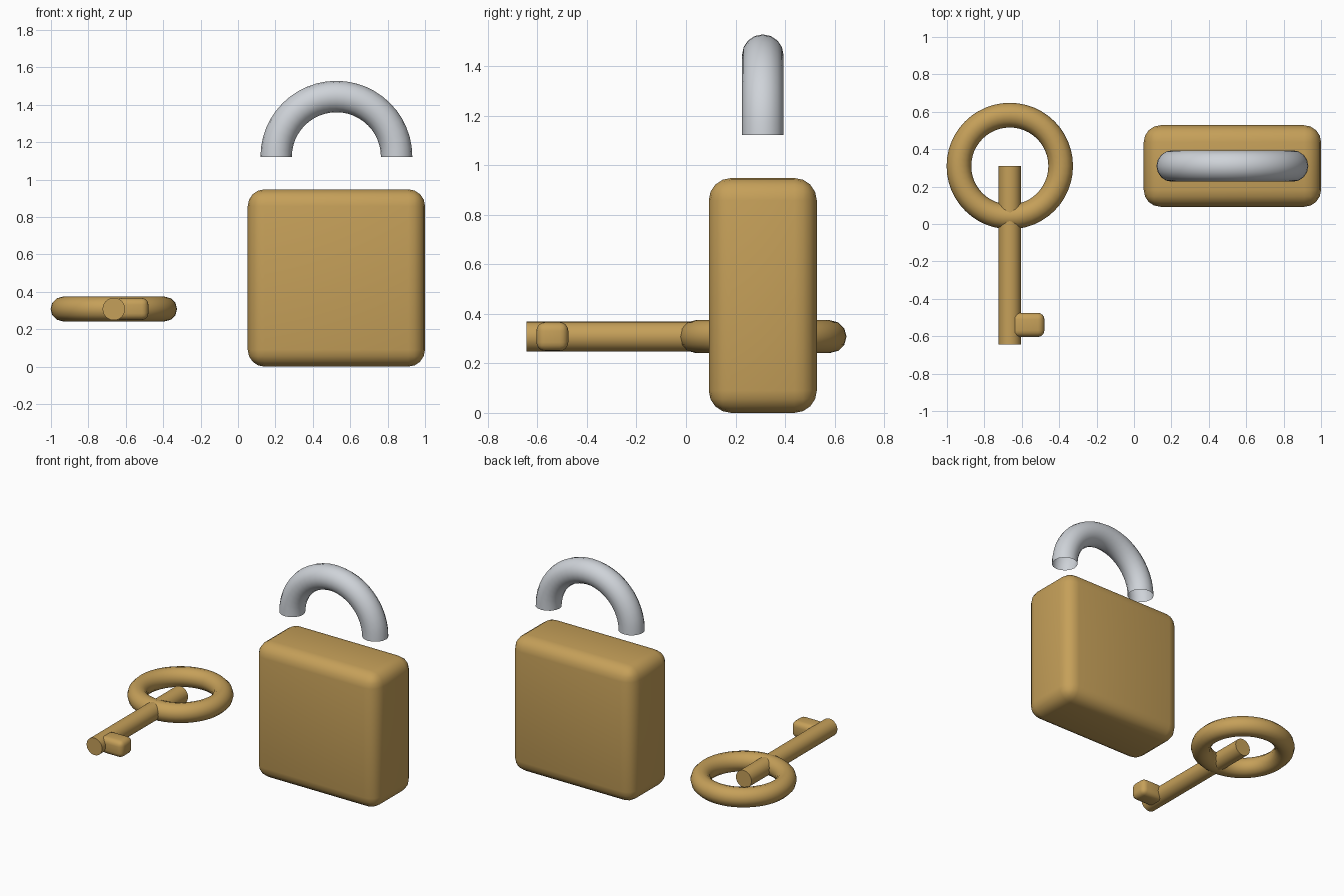
import bpy, bmesh, math
from mathutils import Matrix

if "Cube" in bpy.data.objects:
    bpy.data.objects.remove(bpy.data.objects["Cube"])


def material(name, rgb):
    m = bpy.data.materials.new(name)
    m.diffuse_color = (*rgb, 1)
    m.use_nodes = True
    m.node_tree.nodes["Principled BSDF"].inputs["Base Color"].default_value = m.diffuse_color
    return m


brass = material("brass", (0.56, 0.35, 0.10))
steel = material("steel", (0.62, 0.65, 0.69))


def finish(obj, name, mat, angle=40):
    obj.name = name
    obj.data.materials.append(mat)
    bpy.ops.object.select_all(action='DESELECT')
    bpy.context.view_layer.objects.active = obj
    obj.select_set(True)
    bpy.ops.object.shade_smooth_by_angle(angle=math.radians(angle))
    return obj


def rounded_box(name, lo, hi, radius, segments, mat):
    size = [b - a for a, b in zip(lo, hi)]
    mid = [(a + b) / 2 for a, b in zip(lo, hi)]
    bpy.ops.mesh.primitive_cube_add(size=1, location=mid)
    obj = bpy.context.object
    obj.data.transform(Matrix.Diagonal((*size, 1)))
    bm = bmesh.new()
    bm.from_mesh(obj.data)
    bmesh.ops.bevel(bm, geom=bm.edges[:], offset=radius, segments=segments,
                    profile=0.5, affect='EDGES', clamp_overlap=True)
    bm.to_mesh(obj.data)
    bm.free()
    return finish(obj, name, mat)


Y = 0.31       # shared depth line of lock and key ring
KX, KZ = -0.664, 0.308   # key axis

# Lock body
rounded_box("lock_body", (0.052, 0.092, 0), (1.0, 0.528, 0.948), 0.09, 4, brass)

# Shackle: upper half of a torus with open ends
bpy.ops.mesh.primitive_torus_add(major_radius=0.322, minor_radius=0.084,
                                 major_segments=48, minor_segments=16)
shackle = bpy.context.object
shackle.data.transform(Matrix.Rotation(math.pi / 2, 4, 'X'))
bm = bmesh.new()
bm.from_mesh(shackle.data)
bmesh.ops.bisect_plane(bm, geom=bm.verts[:] + bm.edges[:] + bm.faces[:], dist=1e-4,
                       plane_co=(0, 0, 0), plane_no=(0, 0, 1), clear_inner=True)
bm.to_mesh(shackle.data)
bm.free()
shackle.location = (0.526, Y, 1.122)
finish(shackle, "shackle", steel)

# Key ring
bpy.ops.mesh.primitive_torus_add(major_radius=0.272, minor_radius=0.066, location=(KX, Y, KZ),
                                 major_segments=48, minor_segments=12)
finish(bpy.context.object, "key_bow", brass)

# Key shaft, running from the ring centre to the front
bpy.ops.mesh.primitive_cylinder_add(vertices=32, radius=0.06, depth=0.952,
                                    location=(KX, -0.167, KZ), rotation=(math.pi / 2, 0, 0))
finish(bpy.context.object, "key_shaft", brass)

# Key bit
rounded_box("key_bit", (-0.656, -0.604, KZ - 0.058), (-0.479, -0.475, KZ + 0.058), 0.035, 4, brass)
